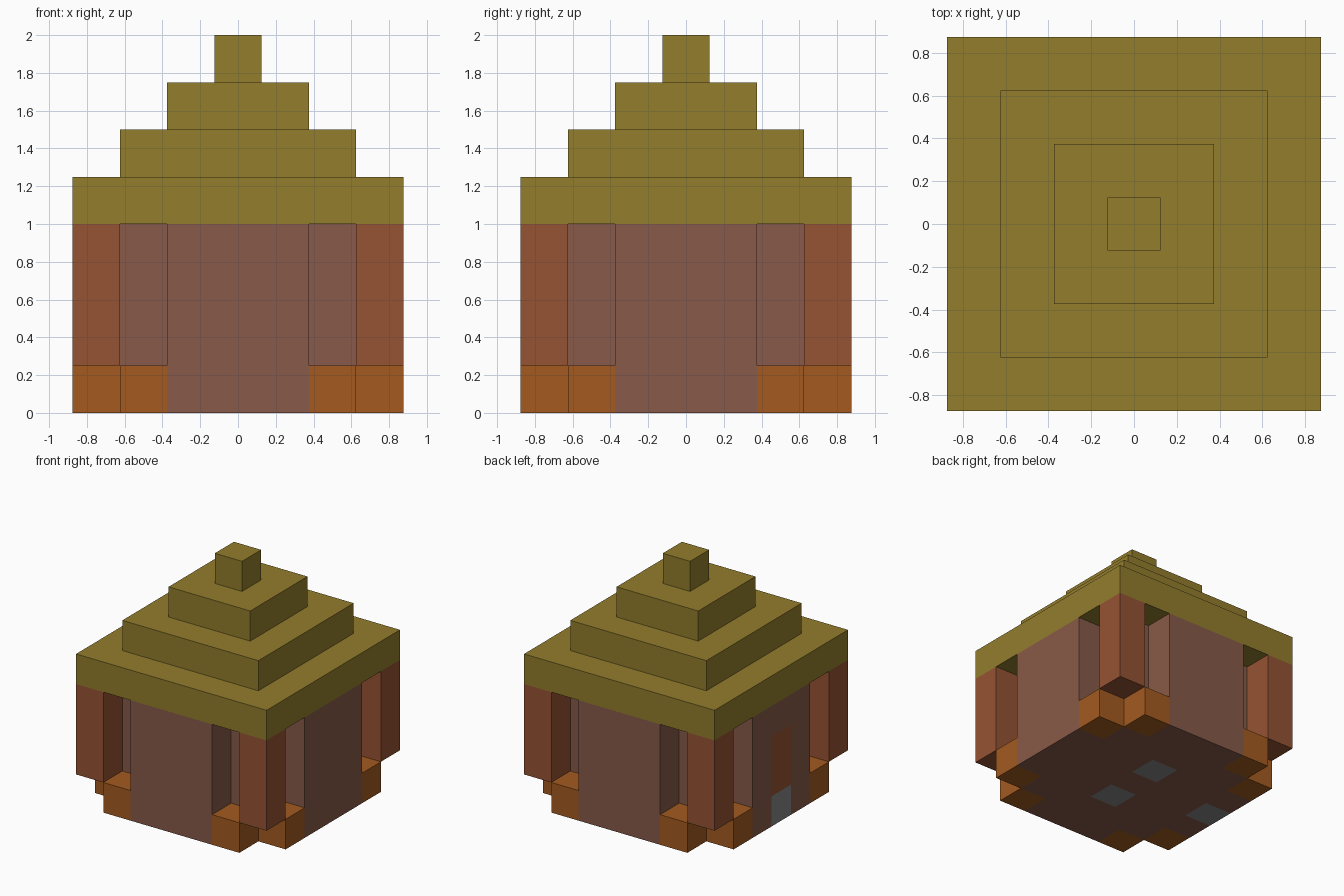
import bpy
import bmesh
from mathutils import Vector

CELL = 0.25      # size of one building block
HALF = 3.5       # half the plan width, in blocks

if "Cube" in bpy.data.objects:
    bpy.data.objects.remove(bpy.data.objects["Cube"], do_unlink=True)


def material(name, hex_code):
    def linear(v):
        return v / 12.92 if v <= 0.04045 else ((v + 0.055) / 1.055) ** 2.4
    rgb = [linear(int(hex_code[i:i + 2], 16) / 255) for i in (0, 2, 4)]
    mat = bpy.data.materials.new(name)
    mat.use_nodes = True
    mat.diffuse_color = (*rgb, 1)
    mat.node_tree.nodes["Principled BSDF"].inputs["Base Color"].default_value = (*rgb, 1)
    return mat


thatch = material("olive_thatch", "937D2C")
timber = material("red_timber", "955333")
clay = material("brown_clay", "885A48")
orange = material("orange_wood", "A35A20")
stone = material("grey_stone", "868686")


def add_mesh(name, bm, *mats):
    bmesh.ops.recalc_face_normals(bm, faces=bm.faces)
    mesh = bpy.data.meshes.new(name)
    bm.to_mesh(mesh)
    bm.free()
    for mat in mats:
        mesh.materials.append(mat)
    obj = bpy.data.objects.new(name, mesh)
    bpy.context.collection.objects.link(obj)


def box(name, centre, size, mat):
    """Box with centre and size given in blocks."""
    bm = bmesh.new()
    bmesh.ops.create_cube(bm, size=1)
    for v in bm.verts:
        v.co = Vector(c + s * p for c, s, p in zip(centre, size, v.co)) * CELL
    add_mesh(name, bm, mat)


# Stepped roof
for level, width in enumerate((7, 5, 3, 1)):
    box(f"roof_tier_{level + 1}", (0, 0, 4.5 + level), (width, width, 1), thatch)

# Hanging corner posts and the pairs of footing blocks beside them
for sx, x_name in ((-1, "right"), (1, "left")):
    for sy, y_name in ((-1, "front"), (1, "back")):
        corner = f"{y_name}_{x_name}"
        box(f"{corner}_post", (3 * sx, 3 * sy, 2.5), (1, 1, 3), timber)
        box(f"{corner}_footing_end", (2 * sx, 3 * sy, 0.5), (1, 1, 1), orange)
        box(f"{corner}_footing_side", (3 * sx, 2 * sy, 0.5), (1, 1, 1), orange)

# House body: notched plan, one quarter turned four times, then extruded
quarter = [(3.5, -1.5), (3.5, 1.5), (2.5, 1.5), (2.5, 2.5), (1.5, 2.5)]
plan = []
for turn in range(4):
    plan += quarter
    quarter = [(-y, x) for x, y in quarter]

bm = bmesh.new()
base = bm.faces.new([bm.verts.new((x * CELL, y * CELL, 0)) for x, y in plan])
top = bmesh.ops.extrude_face_region(bm, geom=[base], use_keep_orig=True)["geom"]
bmesh.ops.translate(bm, vec=(0, 0, 4 * CELL),
                    verts=[g for g in top if isinstance(g, bmesh.types.BMVert)])

# Cut the block lines that bound the door and the floor tiles
cuts = [(axis, d) for axis in (0, 1) for d in (-2.5, -1.5, -0.5, 0.5, 1.5, 2.5)]
for axis, d in cuts + [(2, 1), (2, 3)]:
    normal = Vector((axis == 0, axis == 1, axis == 2))
    bmesh.ops.bisect_plane(bm, geom=bm.verts[:] + bm.edges[:] + bm.faces[:],
                           dist=1e-5, plane_co=normal * d * CELL, plane_no=normal)

# Door on the right side over a stone step; two more stones in the floor
tiles = [(-3, 0), (0, 1), (0, -1)]
for face in bm.faces:
    x, y, z = face.calc_center_median() / CELL
    if z < 0.01:
        if any(abs(x - tx) < 0.3 and abs(y - ty) < 0.3 for tx, ty in tiles):
            face.material_index = 2
    elif x < -HALF + 0.01 and abs(y) < 0.3 and z < 3:
        face.material_index = 2 if z < 1 else 1
add_mesh("house_body", bm, clay, timber, stone)
